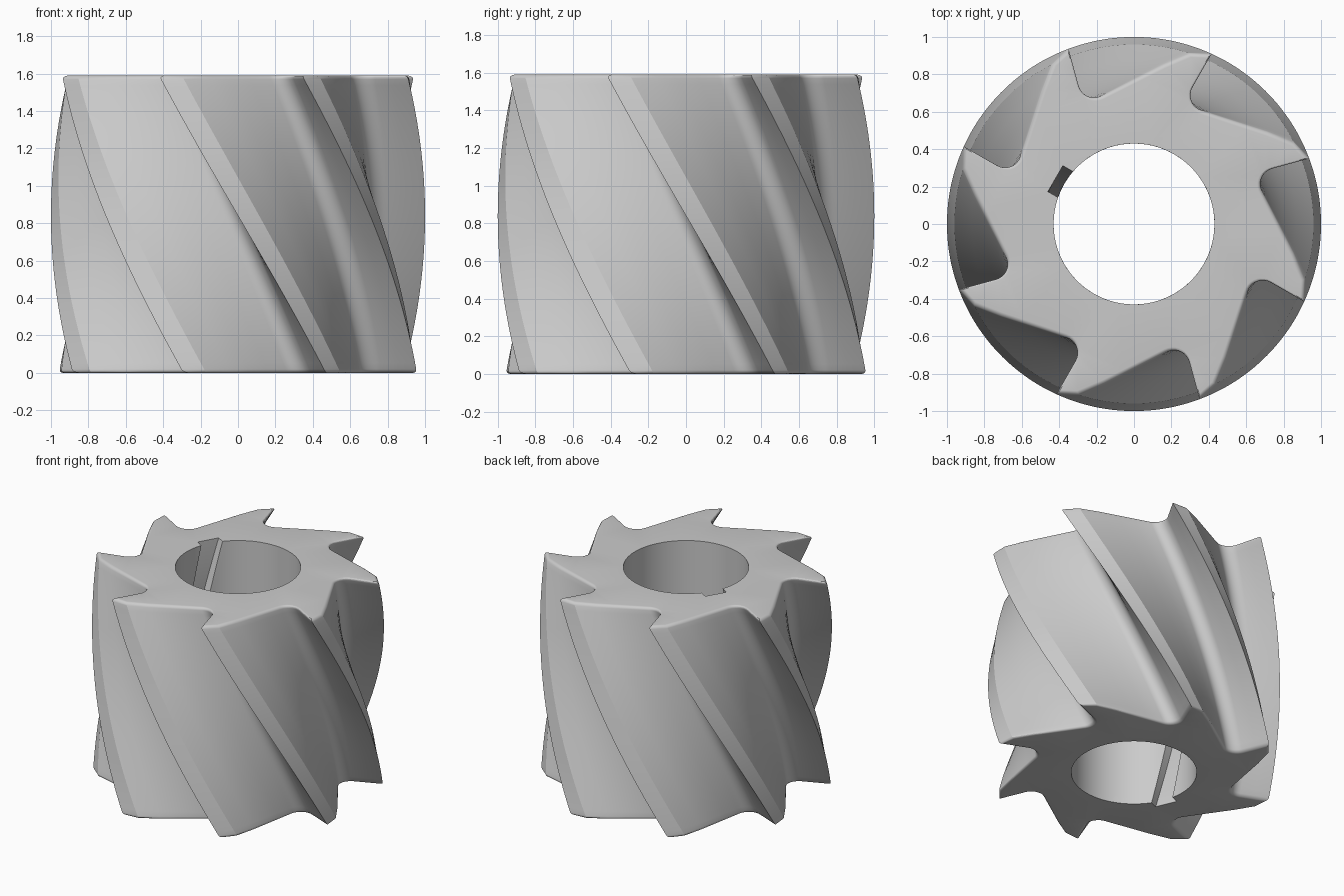
import bpy, bmesh, math
from mathutils import Vector, Matrix

if "Cube" in bpy.data.objects:
    bpy.data.objects.remove(bpy.data.objects["Cube"])

HEIGHT, TWIST, TEETH = 1.59, math.radians(53), 8
FILLET, BORE = 0.02, 0.43


def polar(deg, r):
    a = math.radians(deg)
    return Vector((r * math.cos(a), r * math.sin(a)))


def round_corner(a, corner, b, radius, steps):
    # Arc points replacing a sharp corner between a and b
    u, v = (a - corner).normalized(), (b - corner).normalized()
    half = u.angle(v) / 2
    t = radius / math.tan(half)
    centre = corner + (u + v).normalized() * (radius / math.sin(half))
    start, end = corner + u * t - centre, corner + v * t - centre
    sweep = start.angle_signed(end)
    return [centre + Matrix.Rotation(-sweep * i / steps, 2) @ start
            for i in range(steps + 1)]


# One tooth, counter-clockwise: cutting tip, land, relief, back, round gullet
tip, next_tip = polar(65, 1.0), polar(110, 1.0)
land, relief, root = Vector((0.30, 0.912)), Vector((0.16, 0.852)), Vector((-0.262, 0.64))
gullet = round_corner(relief, root, next_tip, 0.085, 9)
tooth = [tip, land, relief]
tooth += [relief.lerp(gullet[0], k / 3) for k in (1, 2)] + gullet
tooth += [gullet[-1].lerp(next_tip, 0.5)]
outline = []
for k in range(TEETH):
    rot = Matrix.Rotation(k * math.tau / TEETH, 2)
    outline += [rot @ p for p in tooth]

# Bore with a keyway
gap = math.degrees(math.asin(0.08 / BORE))
bore = [polar(150 + gap + (360 - 2 * gap) * i / 72, BORE) for i in range(73)]
key_dir = polar(150, 1)
key_side = Vector((-key_dir.y, key_dir.x))
bore += [key_dir * 0.485 - key_side * 0.08, key_dir * 0.485 + key_side * 0.08]


def inset(points, d):
    # Mitred inward offset of a counter-clockwise outline
    out = []
    for i, p in enumerate(points):
        e1 = (p - points[i - 1]).normalized()
        e2 = (points[(i + 1) % len(points)] - p).normalized()
        n1, n2 = Vector((-e1.y, e1.x)), Vector((-e2.y, e2.x))
        out.append(p + (n1 + n2) * (d / max(0.45, 1 + n1.dot(n2))))
    return out


# Layers (height, inset): rounded end edges and a twisted body
quarter = [math.pi / 2 * i / 5 for i in range(6)]
low = [(FILLET * (1 - math.cos(a)), FILLET * (1 - math.sin(a))) for a in quarter]
body = [(FILLET + (HEIGHT - 2 * FILLET) * i / 48, 0) for i in range(1, 48)]
high = [(HEIGHT - z, d) for z, d in reversed(low)]
layers = low + body + high

bm = bmesh.new()


def twisted_wall(points, use_inset):
    rings = []
    for z, d in layers:
        rot = Matrix.Rotation(TWIST * (1 - z / HEIGHT), 2)
        ring = inset(points, d) if use_inset and d > 0 else points
        rings.append([bm.verts.new((*(rot @ p), z)) for p in ring])
    n = len(points)
    for a, b in zip(rings, rings[1:]):
        for i in range(n):
            j = (i + 1) % n
            bm.faces.new((a[i], a[j], b[j], b[i]))
    return rings[0], rings[-1]


outer_ends = twisted_wall(outline, True)
inner_ends = twisted_wall(bore, False)

# Flat end faces between outline and bore
for outer, inner in zip(outer_ends, inner_ends):
    edges = [bm.edges.get((r[i - 1], r[i])) for r in (outer, inner) for i in range(len(r))]
    z = outer[0].co.z
    bmesh.ops.triangle_fill(bm, use_beauty=True, use_dissolve=False, edges=edges,
                            normal=(0, 0, 1 if z > 0.5 else -1))
bmesh.ops.recalc_face_normals(bm, faces=bm.faces)

mesh = bpy.data.meshes.new("milling_cutter")
bm.to_mesh(mesh)
bm.free()
cutter = bpy.data.objects.new("milling_cutter", mesh)
bpy.context.collection.objects.link(cutter)
bpy.context.view_layer.objects.active = cutter
cutter.select_set(True)
bpy.ops.object.shade_smooth_by_angle(angle=math.radians(22))
